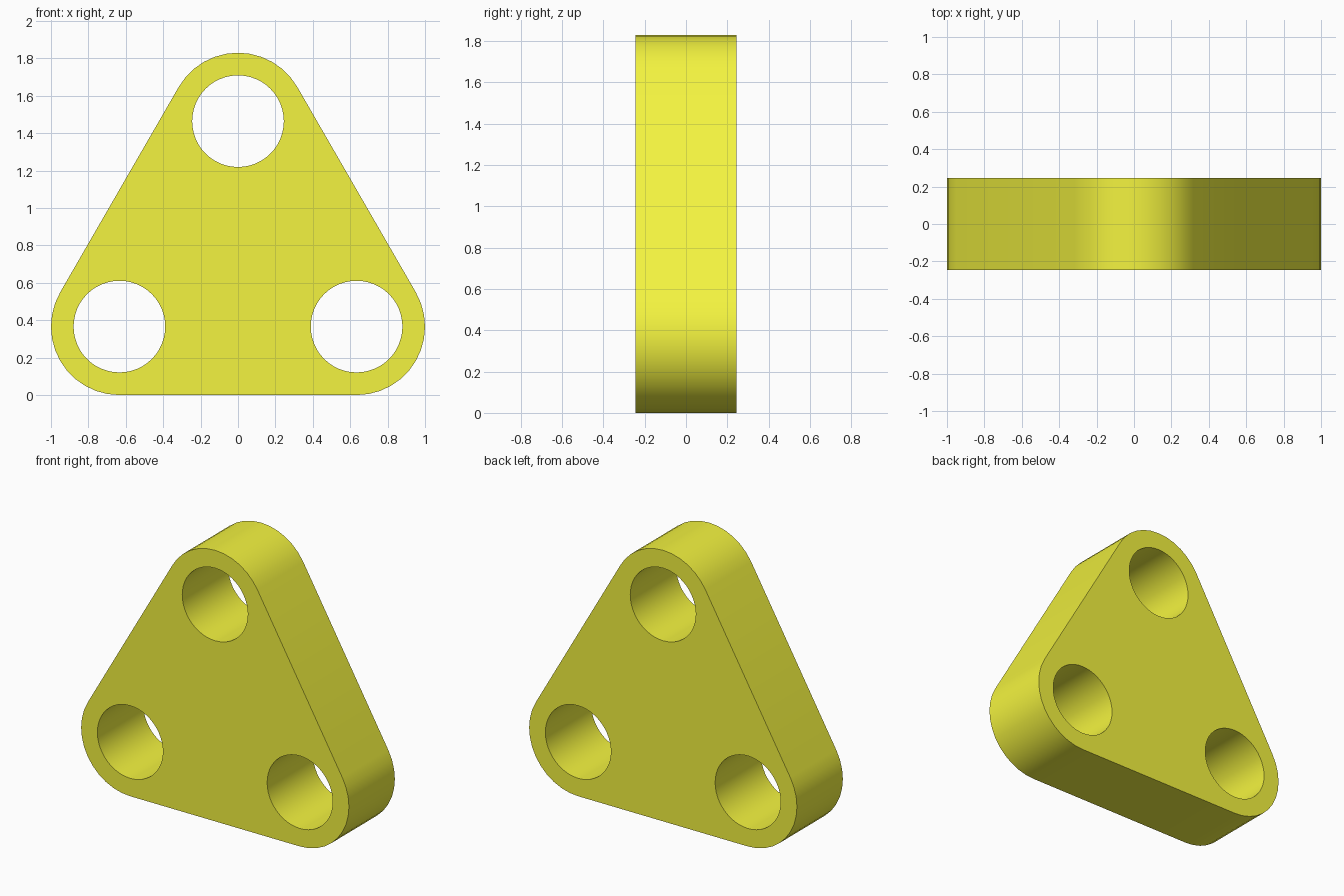
import bpy, bmesh
from math import radians, cos, sin, sqrt

if "Cube" in bpy.data.objects:
    bpy.data.objects.remove(bpy.data.objects["Cube"])

SPACING = 1.268          # distance between hole centres
OUTER, HOLE = 0.366, 0.245
HALF_DEPTH = 0.245


def arc(centre, radius, start, sweep, steps):
    return [(centre[0] + radius * cos(radians(start + sweep * i / steps)),
             centre[1] + radius * sin(radians(start + sweep * i / steps)))
            for i in range(steps + 1)]


def add_loop(curve, points):
    spline = curve.splines.new('POLY')
    spline.points.add(len(points) - 1)
    for p, (x, y) in zip(spline.points, points):
        p.co = (x, y, 0, 1)
    spline.use_cyclic_u = True


# Corner centres: right, top, left
corners = [(SPACING / 2, OUTER),
           (0, OUTER + SPACING * sqrt(3) / 2),
           (-SPACING / 2, OUTER)]

# Rounded triangle profile with three round holes
curve = bpy.data.curves.new("triangle_plate", 'CURVE')
curve.dimensions = '2D'
curve.fill_mode = 'BOTH'
curve.extrude = HALF_DEPTH
outline = []
for i, c in enumerate(corners):
    outline += arc(c, OUTER, -90 + 120 * i, 120, 12)
add_loop(curve, outline)
for c in corners:
    add_loop(curve, arc(c, HOLE, 0, 360, 48)[:-1])

plate = bpy.data.objects.new("triangle_plate", curve)
bpy.context.collection.objects.link(plate)
plate.rotation_euler.x = radians(90)
bpy.context.view_layer.objects.active = plate
plate.select_set(True)
bpy.ops.object.convert(target='MESH')
plate = bpy.context.object
bpy.ops.object.transform_apply(location=False, rotation=True, scale=False)

# Weld caps to walls
bm = bmesh.new()
bm.from_mesh(plate.data)
bmesh.ops.remove_doubles(bm, verts=bm.verts, dist=0.0005)
bmesh.ops.recalc_face_normals(bm, faces=bm.faces)
bm.to_mesh(plate.data)
bm.free()
bpy.ops.object.shade_smooth_by_angle(angle=radians(30))

# Yellow
mat = bpy.data.materials.new("yellow")
mat.diffuse_color = (0.9, 0.9, 0.05, 1)
mat.use_nodes = True
mat.node_tree.nodes["Principled BSDF"].inputs["Base Color"].default_value = mat.diffuse_color
plate.data.materials.clear()
plate.data.materials.append(mat)
